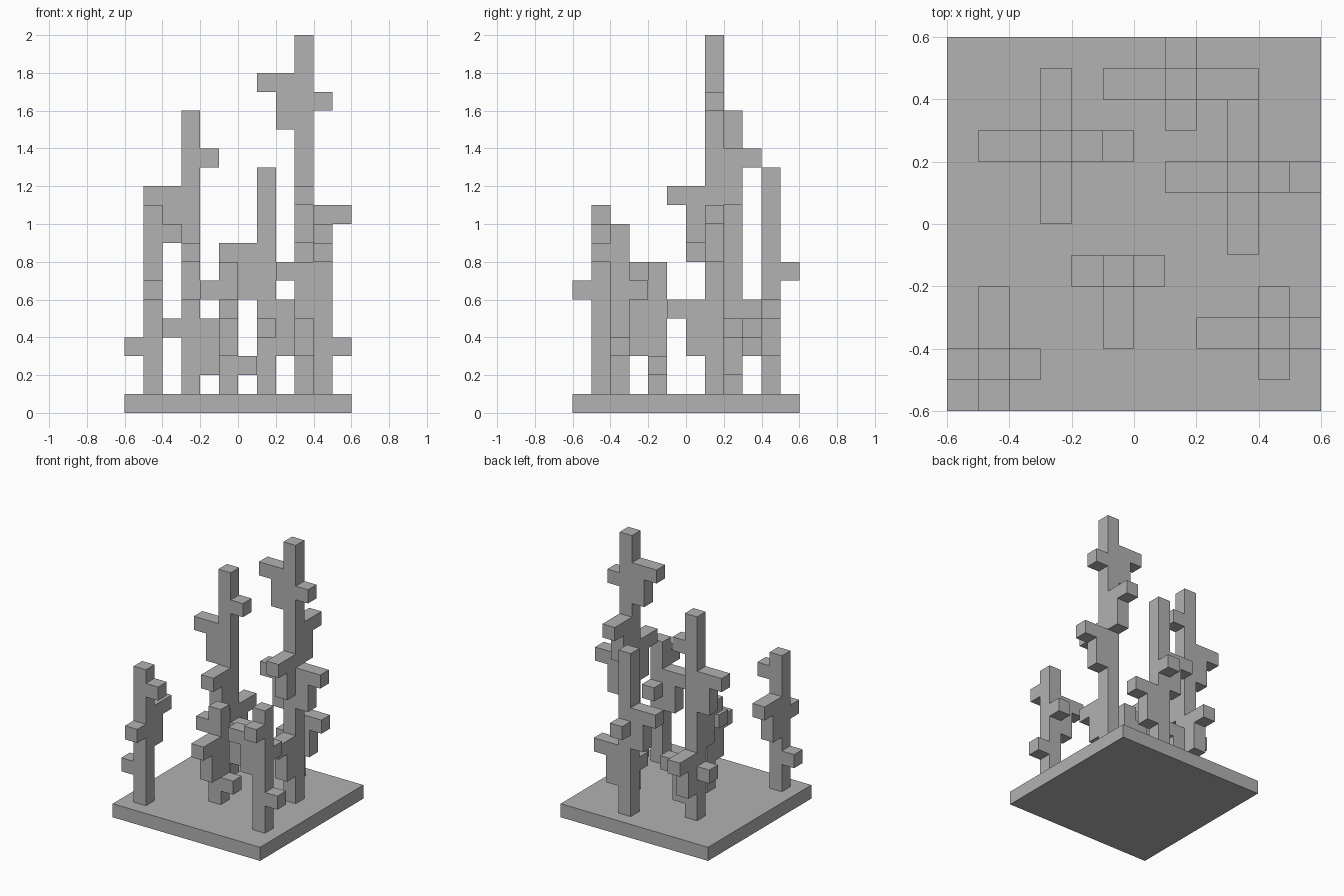
import bpy
import bmesh
from mathutils import Vector

CELL = 0.1

cube = bpy.data.objects.get("Cube")
if cube:
    bpy.data.objects.remove(cube, do_unlink=True)

# Single matte grey
grey = bpy.data.materials.new("matte_grey")
grey.use_nodes = True
colour = (0.445, 0.445, 0.445, 1.0)
grey.diffuse_color = colour
grey.node_tree.nodes["Principled BSDF"].inputs["Base Color"].default_value = colour

DIRS = {"left": (1, 0), "right": (-1, 0), "back": (0, 1), "front": (0, -1)}
SIDES = [Vector(v) for v in ((1, 0, 0), (-1, 0, 0), (0, 1, 0),
                             (0, -1, 0), (0, 0, 1), (0, 0, -1))]


def finish(name, bm):
    mesh = bpy.data.meshes.new(name)
    bm.to_mesh(mesh)
    bm.free()
    mesh.materials.append(grey)
    obj = bpy.data.objects.new(name, mesh)
    bpy.context.collection.objects.link(obj)
    return obj


def tower_cells(x, y, top, arms):
    """Trunk cells plus short stubs and long bracketed arms."""
    cells = {(x, y, z) for z in range(1, top)}
    for side, arm_top, length in arms:
        dx, dy = DIRS[side]
        z = arm_top - 1
        cells.add((x + dx, y + dy, z))
        if length == 2:
            cells.add((x + 2 * dx, y + 2 * dy, z))
            cells.update((x + dx, y + dy, z - k) for k in (1, 2))
    return cells


def build_tower(name, x, y, top, arms):
    """Outer skin of the cells, with flat areas merged."""
    cells = tower_cells(x, y, top, arms)
    bm = bmesh.new()
    for cell in cells:
        centre = Vector(cell) + Vector((0.5, 0.5, 0.5))
        for n in SIDES:
            near = tuple(int(c + d) for c, d in zip(cell, n))
            if near in cells or near[2] == 0:
                continue
            u = Vector((n.y, n.z, n.x))
            v = n.cross(u)
            corners = (-u - v, u - v, u + v, -u + v)
            bm.faces.new([bm.verts.new((centre + (n + c) / 2) * CELL)
                          for c in corners])
    bmesh.ops.remove_doubles(bm, verts=bm.verts[:], dist=0.001)
    bmesh.ops.dissolve_limit(bm, angle_limit=0.01,
                             verts=bm.verts[:], edges=bm.edges[:])
    return finish(name, bm)


# Square base slab
bm = bmesh.new()
bmesh.ops.create_cube(bm, size=1)
bmesh.ops.scale(bm, vec=(1.2, 1.2, CELL), verts=bm.verts[:])
bmesh.ops.translate(bm, vec=(0, 0, CELL / 2), verts=bm.verts[:])
finish("base_slab", bm)

# Towers: trunk cell, height, then arms as (side, top, length)
build_tower("tallest_tower", 3, 1, 20, [
    ("right", 18, 2), ("left", 17, 1), ("back", 14, 2),
    ("front", 12, 2), ("left", 11, 2), ("front", 6, 2)])
build_tower("tall_tower", -3, 2, 16, [
    ("left", 14, 1), ("right", 12, 2), ("front", 9, 2),
    ("back", 6, 2), ("left", 5, 2), ("right", 5, 1)])
build_tower("back_tower", 1, 4, 13, [
    ("right", 9, 2), ("back", 8, 1), ("left", 6, 2), ("front", 5, 1)])
build_tower("front_right_tower", -5, -5, 11, [
    ("left", 10, 1), ("back", 8, 2), ("front", 7, 1), ("right", 4, 1)])
build_tower("short_tower", -1, -2, 8, [
    ("right", 7, 1), ("front", 6, 2), ("left", 3, 1)])
build_tower("front_left_tower", 4, -4, 10, [
    ("front", 9, 1), ("right", 8, 2), ("back", 7, 1), ("left", 4, 1)])
